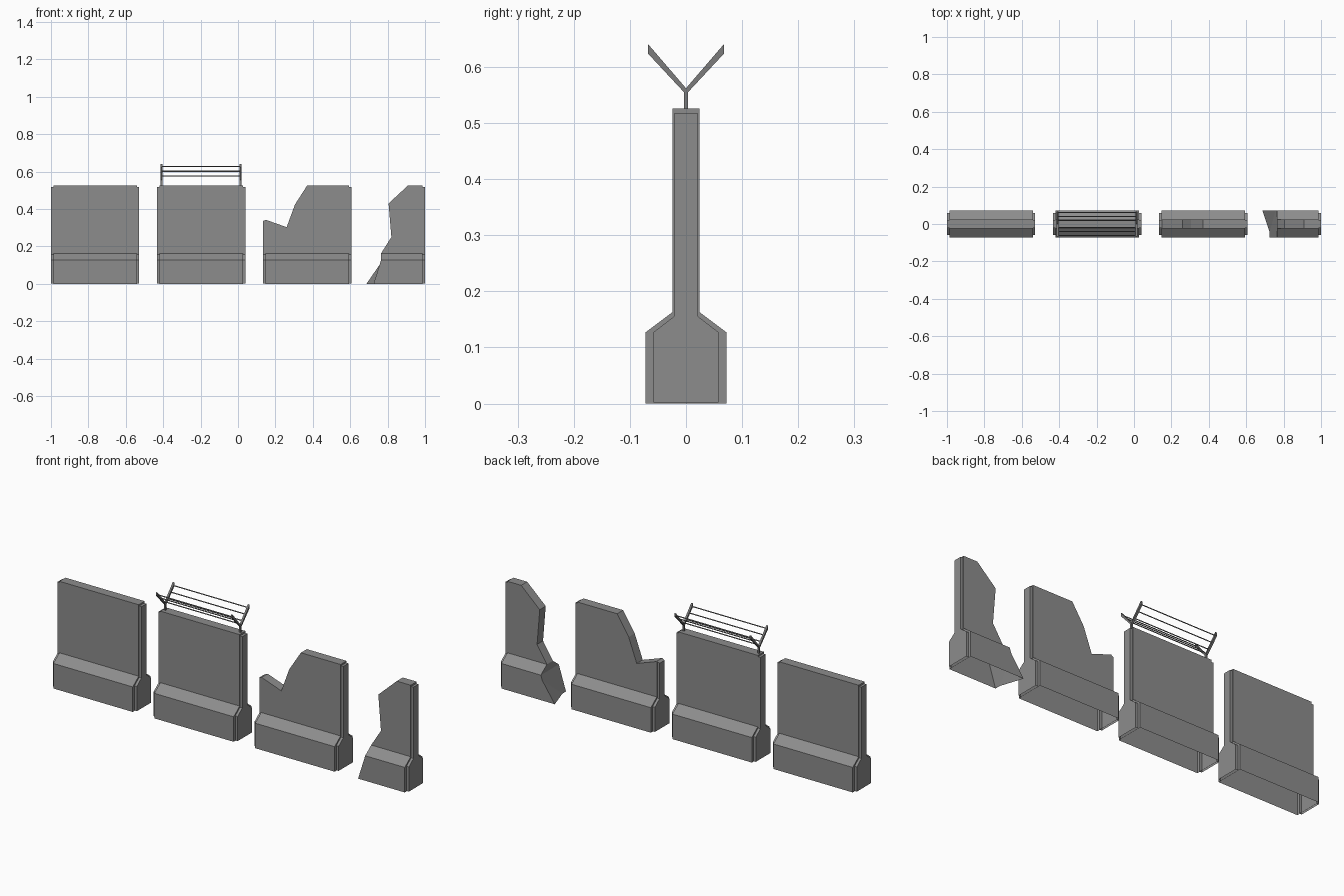
import bpy, bmesh

if "Cube" in bpy.data.objects:
    bpy.data.objects.remove(bpy.data.objects["Cube"])


def material(name, v):
    m = bpy.data.materials.new(name)
    m.diffuse_color = (v, v, v, 1)
    m.use_nodes = True
    m.node_tree.nodes["Principled BSDF"].inputs["Base Color"].default_value = m.diffuse_color
    return m


concrete = material("concrete_grey", 0.265)
metal = material("metal_grey", 0.2)


def make_object(name, bm, mat):
    bmesh.ops.recalc_face_normals(bm, faces=bm.faces)
    me = bpy.data.meshes.new(name)
    bm.to_mesh(me)
    bm.free()
    if mat:
        me.materials.append(mat)
    ob = bpy.data.objects.new(name, me)
    bpy.context.collection.objects.link(ob)
    return ob


def loft(bm, rings):
    """Closed solid through a list of point rings."""
    vs = [[bm.verts.new(p) for p in r] for r in rings]
    n = len(vs[0])
    for a, b in zip(vs, vs[1:]):
        for i in range(n):
            j = (i + 1) % n
            bm.faces.new((a[i], a[j], b[j], b[i]))
    bm.faces.new(vs[0][::-1])
    bm.faces.new(vs[-1])


def mirrored(half):
    return half + [(-y, z) for y, z in reversed(half)]


# Wall cross-sections (y, z): main body and smaller end tongue
OUTER = mirrored([(0.072, 0), (0.072, 0.127), (0.024, 0.163), (0.024, 0.526)])
INNER = mirrored([(0.058, 0.002), (0.058, 0.127), (0.0205, 0.156), (0.0205, 0.518)])
STEP = 0.013


def wall(name, x0, x1, cut=None):
    bm = bmesh.new()
    stations = [(x0, INNER), (x0 + STEP, INNER), (x0 + STEP, OUTER),
                (x1 - STEP, OUTER), (x1 - STEP, INNER), (x1, INNER)]
    loft(bm, [[(x, y, z) for y, z in sec] for x, sec in stations])
    ob = make_object(name, bm, concrete)
    if cut:
        # Broken outline: subtract a prism whose front and back outlines may differ
        front, back = cut
        cb = bmesh.new()
        loft(cb, [[(x, -0.1, z) for x, z in front], [(x, 0.1, z) for x, z in back]])
        bmesh.ops.triangulate(cb, faces=cb.faces)
        cutter = make_object(name + "_cutter", cb, None)
        cutter.hide_render = True
        mod = ob.modifiers.new("break", 'BOOLEAN')
        mod.operation = 'DIFFERENCE'
        mod.solver = 'EXACT'
        mod.object = cutter
        bpy.context.view_layer.objects.active = ob
        bpy.ops.object.modifier_apply(modifier=mod.name)
        bpy.data.objects.remove(cutter)
    # Open underside
    bm = bmesh.new()
    bm.from_mesh(ob.data)
    bm.normal_update()
    under = [f for f in bm.faces
             if f.normal.z < -0.9 and f.calc_center_median().z < 0.01]
    bmesh.ops.delete(bm, geom=under, context='FACES')
    bm.to_mesh(ob.data)
    bm.free()
    return ob


# Four wall pieces
wall("plain_wall", -1.0, -0.528)
wall("fenced_wall", -0.433, 0.039)
chip = [(0.05, 0.335), (0.134, 0.336), (0.15, 0.342), (0.26, 0.303),
        (0.305, 0.425), (0.37, 0.526), (0.418, 0.6), (0.05, 0.6)]
wall("chipped_wall", 0.134, 0.606, (chip, chip))
crack = [(0.765, 0.127), (0.765, 0.163), (0.82, 0.25), (0.805, 0.43),
         (0.909, 0.526), (0.989, 0.6), (0.4, 0.6), (0.4, -0.05)]
wall("broken_wall", 0.5, 1.0, ([(0.709, -0.05)] + crack, [(0.643, -0.05)] + crack))

# Y-shaped fence posts: a square stem and two slim arms
ARM = [(0, 0.551), (0.068, 0.624), (0.068, 0.641), (0, 0.562)]
for side, x in (("left", -0.409), ("right", 0.013)):
    bm = bmesh.new()
    stem = [(-0.004, 0.52), (0.004, 0.52), (0.004, 0.557), (-0.004, 0.557)]
    loft(bm, [[(x + d, y, z) for y, z in stem] for d in (-0.005, 0.005)])
    for s in (-1, 1):
        loft(bm, [[(x + d, s * y, z) for y, z in ARM] for d in (-0.005, 0.005)])
    make_object(side + "_fence_post", bm, metal)

# Fence wires strung between the posts, three per arm
for s in (-1, 1):
    for i, (y, z) in enumerate([(0.018, 0.577), (0.040, 0.602), (0.062, 0.627)]):
        r = 0.003
        ring = [(r, 0), (0, r), (-r, 0), (0, -r)]
        bm = bmesh.new()
        loft(bm, [[(x, s * y + a, z + b) for a, b in ring] for x in (-0.409, 0.013)])
        make_object("fence_wire_%s_%d" % ("front" if s < 0 else "back", i + 1), bm, metal)
